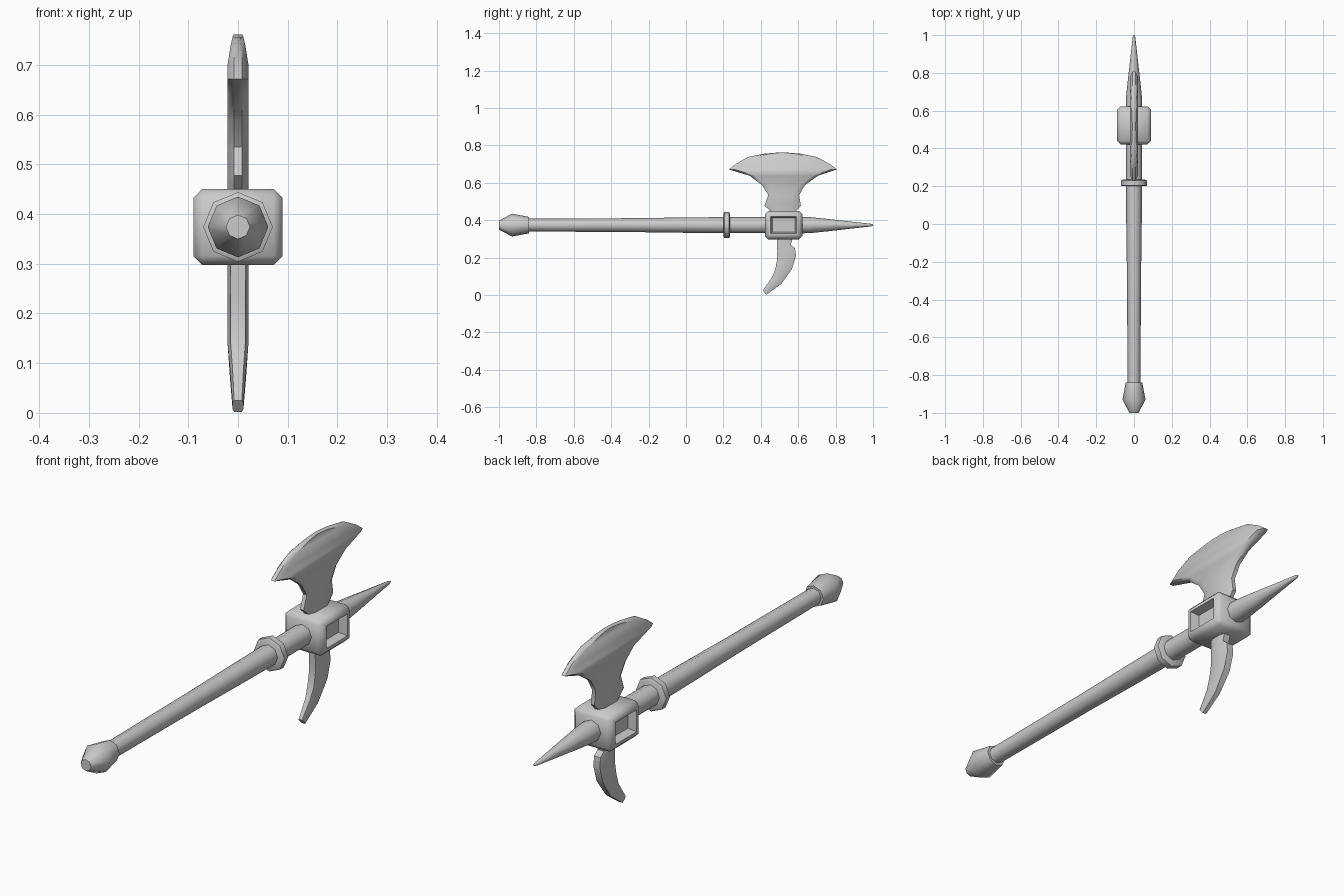
import bpy, bmesh, math
from mathutils import Matrix, Vector

if "Cube" in bpy.data.objects:
    bpy.data.objects.remove(bpy.data.objects["Cube"])

AXIS = 0.374  # height of the shaft axis

steel = bpy.data.materials.new("grey_steel")
steel.use_nodes = True
GREY = (0.6, 0.6, 0.6, 1)
steel.diffuse_color = GREY
steel.node_tree.nodes["Principled BSDF"].inputs["Base Color"].default_value = GREY


def finish(name, bm, angle):
    bmesh.ops.recalc_face_normals(bm, faces=bm.faces)
    mesh = bpy.data.meshes.new(name)
    bm.to_mesh(mesh)
    bm.free()
    ob = bpy.data.objects.new(name, mesh)
    bpy.context.collection.objects.link(ob)
    mesh.materials.append(steel)
    bpy.ops.object.select_all(action="DESELECT")
    ob.select_set(True)
    bpy.context.view_layer.objects.active = ob
    bpy.ops.object.shade_smooth_by_angle(angle=math.radians(angle))


def loft(name, rings, angle):
    """Skin a list of equal-sized point rings and cap both ends."""
    bm = bmesh.new()
    rows = [[bm.verts.new(p) for p in ring] for ring in rings]
    n = len(rows[0])
    for a, b in zip(rows, rows[1:]):
        for i in range(n):
            j = (i + 1) % n
            bm.faces.new((a[i], a[j], b[j], b[i]))
    bm.faces.new(rows[0])
    bm.faces.new(rows[-1])
    finish(name, bm, angle)


def turned(name, profile, angle=50, sides=8):
    """Octagonal turning along y from (y, radius) pairs."""
    steps = [2 * math.pi * i / sides for i in range(sides)]
    loft(name, [[(r * math.sin(a), y, AXIS + r * math.cos(a)) for a in steps]
                for y, r in profile], angle)


def plate(name, stations, edge, angle=40):
    """Flat forged part: stations are (start y,z), (end y,z), half thickness."""
    rings = []
    for a, b, t in stations:
        a, b = Vector(a), Vector(b)
        inset = min(0.03 / (b - a).length, 0.25)
        across = [(0, edge), (inset, 1), (1 - inset, 1), (1, edge)]
        one = [(t * k, *a.lerp(b, f)) for f, k in across]
        rings.append(one + [(-x, y, z) for x, y, z in reversed(one)])
    loft(name, rings, angle)


# Shaft parts
turned("handle", [(-0.86, 0.034), (-0.3, 0.037), (0, 0.041), (0.22, 0.043), (0.45, 0.043)])
turned("pommel", [(-1, 0.024), (-0.93, 0.061), (-0.84, 0.044)], 60)
turned("collar", [(0.2, 0.06), (0.205, 0.07), (0.23, 0.07), (0.235, 0.06)])
turned("front_spike", [(0.6, 0.044), (0.66, 0.043), (0.75, 0.034), (0.88, 0.019),
                       (0.99, 0.007), (1, 0.003)])

# Head block with a sunken panel on each side
bm = bmesh.new()
bmesh.ops.create_cube(bm, size=1, matrix=Matrix.Translation((0, 0.522, AXIS))
                      @ Matrix.Diagonal((0.18, 0.2, 0.152, 1)))
bmesh.ops.bevel(bm, geom=bm.edges[:], offset=0.018, segments=1, affect="EDGES")
sides = [f for f in bm.faces if abs(f.normal.x) > 0.99]
bmesh.ops.inset_individual(bm, faces=sides, thickness=0.018)
bmesh.ops.inset_individual(bm, faces=sides, thickness=0.012, depth=-0.035)
finish("head_block", bm, 50)

# Axe blade, from the neck up to the cutting edge
plate("axe_blade", [
    ((0.45, 0.43), (0.588, 0.43), 0.021),
    ((0.45, 0.45), (0.588, 0.45), 0.021),
    ((0.42, 0.478), (0.614, 0.478), 0.021),
    ((0.44, 0.535), (0.605, 0.535), 0.021),
    ((0.406, 0.588), (0.636, 0.588), 0.021),
    ((0.34, 0.638), (0.706, 0.638), 0.021),
    ((0.228, 0.672), (0.807, 0.672), 0.021),
    ((0.265, 0.70), (0.77, 0.70), 0.021),
    ((0.33, 0.738), (0.70, 0.738), 0.015),
    ((0.42, 0.756), (0.61, 0.756), 0.011),
    ((0.48, 0.761), (0.55, 0.761), 0.009)], 0.4)

# Curved hook underneath
plate("lower_hook", [
    ((0.486, 0.31), (0.572, 0.31), 0.021),
    ((0.486, 0.27), (0.56, 0.268), 0.021),
    ((0.488, 0.235), (0.583, 0.25), 0.021),
    ((0.487, 0.19), (0.588, 0.21), 0.021),
    ((0.478, 0.14), (0.567, 0.14), 0.021),
    ((0.458, 0.092), (0.51, 0.06), 0.016),
    ((0.41, 0.025), (0.43, 0.002), 0.011)], 0.7)
